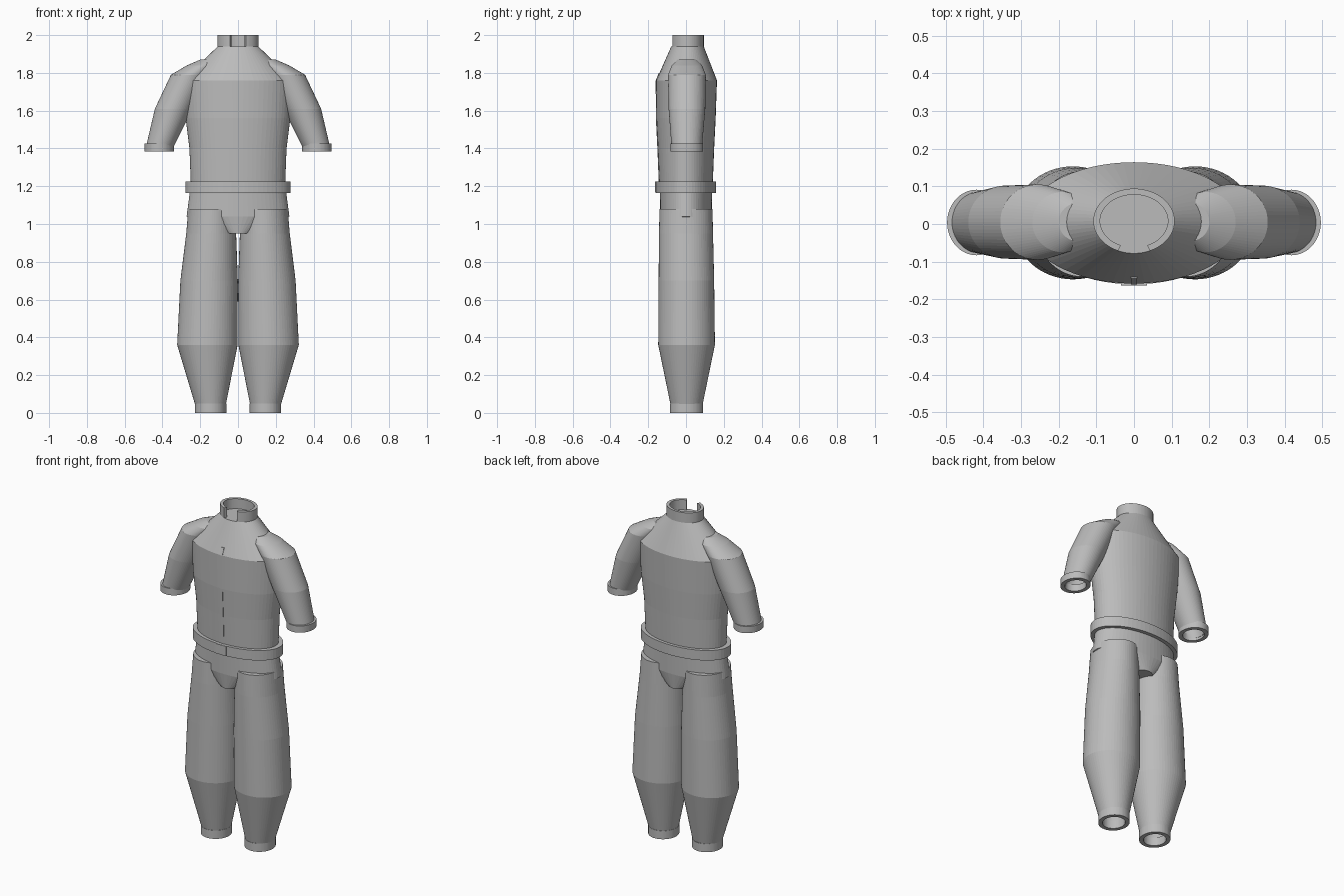
import bpy
import bmesh
import math

SEG = 64
cloth = bpy.data.materials.new("plain grey cloth")
cloth.diffuse_color = (0.5, 0.5, 0.5, 1)


def finish(name, bm):
    bmesh.ops.recalc_face_normals(bm, faces=bm.faces)
    mesh = bpy.data.meshes.new(name)
    bm.to_mesh(mesh)
    bm.free()
    mesh.materials.append(cloth)
    obj = bpy.data.objects.new(name, mesh)
    bpy.context.collection.objects.link(obj)
    return obj


def loft(name, rings, side=1, start=0.0, sweep=math.tau, cap=True, loop=False):
    """Skin elliptical rings given as (z, centre x, centre y, radius x, radius y)."""
    bm = bmesh.new()
    closed = sweep >= math.tau - 1e-6
    count = SEG if closed else SEG + 1
    rows = []
    for z, cx, cy, rx, ry in rings:
        angles = [start + sweep * i / SEG for i in range(count)]
        rows.append([bm.verts.new((side * (cx + rx * math.cos(a)), cy + ry * math.sin(a), z))
                     for a in angles])
    pairs = list(zip(rows, rows[1:]))
    if loop:
        pairs.append((rows[-1], rows[0]))
    for low, high in pairs:
        for i in range(SEG):
            j = (i + 1) % count
            bm.faces.new((low[i], low[j], high[j], high[i]))
    if cap and closed and not loop:
        bm.faces.new(rows[0])
        bm.faces.new(rows[-1])
    if not closed:
        bm.faces.new([r[0] for r in rows])
        bm.faces.new([r[-1] for r in rows])
    return finish(name, bm)


def box(name, centre, size):
    bm = bmesh.new()
    bmesh.ops.create_cube(bm, size=1)
    for v in bm.verts:
        v.co = [c + s * p for c, s, p in zip(centre, size, v.co)]
    return finish(name, bm)


# Torso, tapering into the crotch below and the neck above
loft("torso", [
    (0.95, 0, 0, 0.08, 0.125),
    (1.04, 0, 0, 0.272, 0.136),
    (1.16, 0, 0, 0.256, 0.138),
    (1.22, 0, 0, 0.25, 0.142),
    (1.40, 0, 0, 0.257, 0.149),
    (1.56, 0, 0, 0.277, 0.157),
    (1.76, 0, 0.003, 0.29, 0.161),
    (1.94, 0, 0.008, 0.108, 0.086),
])

# Collar, open at the front
gap = 0.40
loft("collar", [
    (1.93, 0, 0.008, 0.108, 0.086),
    (2.00, 0, 0.008, 0.108, 0.086),
    (2.00, 0, 0.008, 0.090, 0.070),
    (1.93, 0, 0.008, 0.090, 0.070),
], start=-math.pi / 2 + gap, sweep=math.tau - 2 * gap, loop=True)

# Belt and buckle
loft("belt", [
    (1.165, 0, 0, 0.278, 0.16),
    (1.225, 0, 0, 0.278, 0.16),
    (1.225, 0, 0, 0.245, 0.135),
    (1.165, 0, 0, 0.245, 0.135),
], loop=True)
box("buckle", (0, -0.155, 1.195), (0.07, 0.016, 0.058))

# Front zip, barely proud of the chest
zip_bm = bmesh.new()
zip_path = [(1.225, -0.1425), (1.40, -0.1495), (1.56, -0.1575), (1.76, -0.1585), (1.80, -0.1425)]
zip_rows = [[zip_bm.verts.new((x, y + dy, z)) for x, dy in
             ((-0.008, -0.002), (0.008, -0.002), (0.008, 0.006), (-0.008, 0.006))]
            for z, y in zip_path]
for a, b in zip(zip_rows, zip_rows[1:]):
    for i in range(4):
        j = (i + 1) % 4
        zip_bm.faces.new((a[i], a[j], b[j], b[i]))
zip_bm.faces.new(zip_rows[0])
zip_bm.faces.new(zip_rows[-1])
finish("zip", zip_bm)

for side, label in ((1, "right"), (-1, "left")):
    # Sleeve with rounded shoulder, hollow at the open end
    loft(label + "_sleeve", [
        (1.87, 0.15, 0.005, 0.05, 0.05),
        (1.84, 0.19, 0.005, 0.08, 0.08),
        (1.79, 0.255, 0.005, 0.10, 0.10),
        (1.61, 0.34, 0.005, 0.10, 0.097),
        (1.40, 0.417, 0.004, 0.072, 0.08),
        (1.40, 0.417, 0.004, 0.056, 0.062),
        (1.60, 0.342, 0.004, 0.08, 0.08),
    ], side)
    loft(label + "_sleeve_cuff", [
        (1.385, 0.418, 0.004, 0.078, 0.087),
        (1.425, 0.418, 0.004, 0.078, 0.087),
        (1.425, 0.418, 0.004, 0.056, 0.062),
        (1.385, 0.418, 0.004, 0.056, 0.062),
    ], side, loop=True)
    # Trouser leg, hollow at the ankle
    loft(label + "_leg", [
        (1.08, 0.138, 0, 0.125, 0.140),
        (0.95, 0.142, 0, 0.132, 0.143),
        (0.70, 0.153, 0.002, 0.152, 0.147),
        (0.36, 0.162, 0.003, 0.16, 0.15),
        (0.03, 0.145, 0.003, 0.078, 0.082),
        (0.03, 0.145, 0.003, 0.060, 0.064),
        (0.35, 0.162, 0.003, 0.14, 0.13),
    ], side)
    loft(label + "_ankle_cuff", [
        (0.00, 0.145, 0.003, 0.083, 0.088),
        (0.05, 0.145, 0.003, 0.083, 0.088),
        (0.05, 0.145, 0.003, 0.060, 0.064),
        (0.00, 0.145, 0.003, 0.060, 0.064),
    ], side, loop=True)
